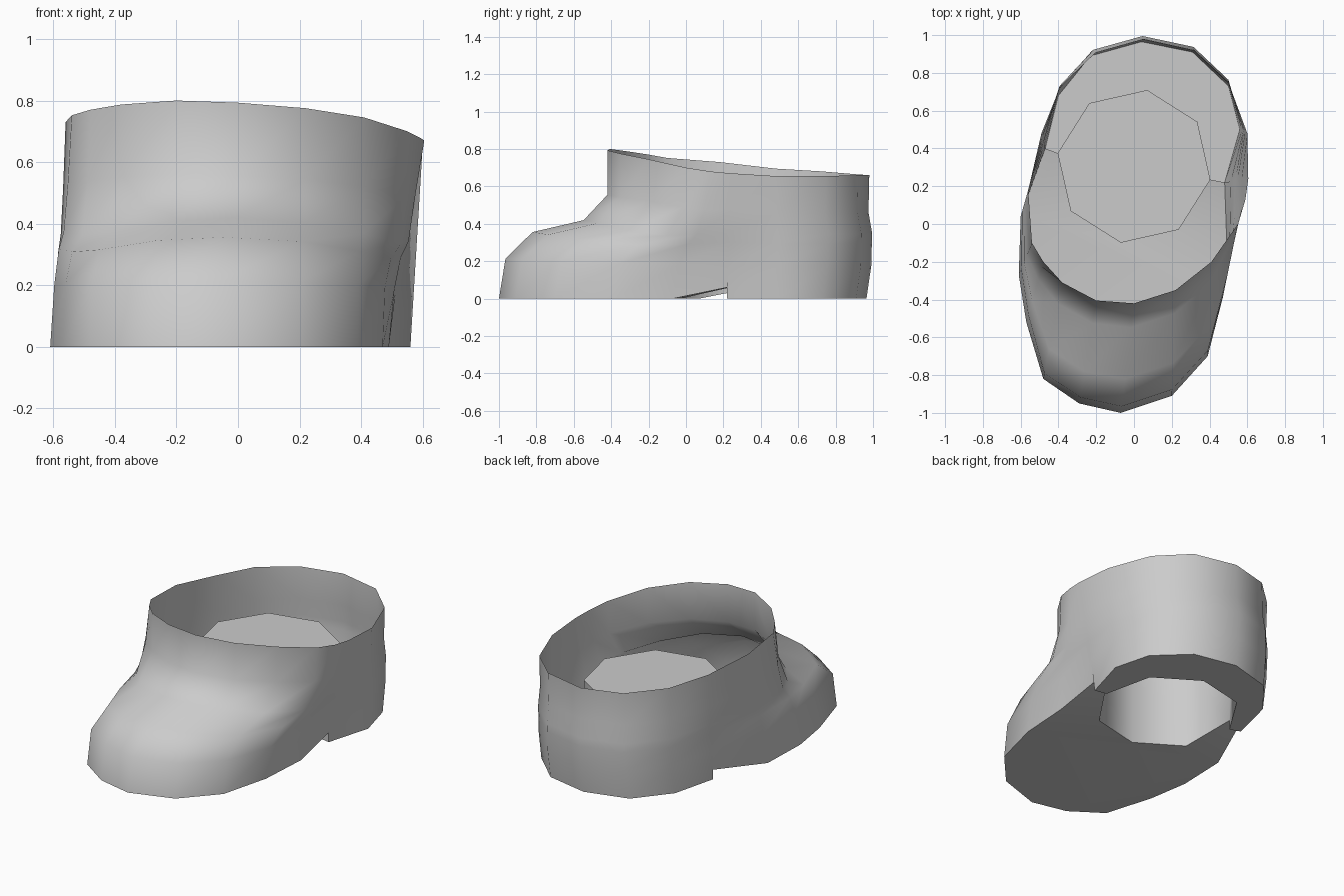
import bpy, bmesh, math

if "Cube" in bpy.data.objects:
    bpy.data.objects.remove(bpy.data.objects["Cube"])

# Outline columns, counter-clockwise from the toe: sole x, y, then rim x, y, z
COLUMNS = [
    (-.07, -1, 0, -.42, .793), (.2, -.91, .22, -.35, .775), (.39, -.7, .41, -.2, .745),
    (.47, -.39, .55, 0, .70), (.49, -.07, .59, .13, .68), (.48, .22, .605, .24, .67),
    (.56, .5, .6, .48, .655), (.5, .73, .5, .75, .655), (.31, .91, .32, .92, .66),
    (.04, .965, .05, .98, .66), (-.23, .89, -.2, .91, .665), (-.4, .68, -.39, .73, .68),
    (-.47, .4, -.49, .48, .695), (-.6, .04, -.56, .18, .73), (-.61, -.27, -.54, -.1, .752),
    (-.57, -.52, -.48, -.2, .77), (-.48, -.82, -.38, -.31, .787), (-.29, -.95, -.2, -.405, .8),
]
# Side profile: how far out toward the sole, and fraction of the rim height
PROFILE = [(1, 0), (.94, .27), (.69, .45), (.22, .53), (0, .70), (0, 1)]
N, R, L = len(COLUMNS), 5, 12      # R and L are the columns at the heel step
STEP, SOCKET_TOP = .06, .465

bm = bmesh.new()

# Upper: rings lofted from the sole outline to the rim; the instep bend
# fades to straight walls where the sole lies right under the rim
rings = []
for k, (f, h) in enumerate(PROFILE):
    ring = []
    for i, (sx, sy, rx, ry, rz) in enumerate(COLUMNS):
        bend = min(1, max(0, ry - sy) / .45)
        g = f * bend + (1 - h) * (1 - bend)
        x, y, z = rx + (sx - rx) * g, ry + (sy - ry) * g, rz * h
        if k in (2, 3):
            z *= 1 - .17 * bend * min(1, abs(sx) / .6) ** 2
        if k in (1, 2, 3) and 7 <= i <= 11:
            y += .022
        if k == 0 and i in (R, L):
            z = STEP
        ring.append(bm.verts.new((x, y, z)))
    rings.append(ring)
base = rings[0]
heel = {i: bm.verts.new((base[i].co.x, base[i].co.y, 0)) for i in (R, L)}
for k in range(len(rings) - 1):
    a, b = rings[k], rings[k + 1]
    for i in range(N):
        j = (i + 1) % N
        face = [a[i], a[j], b[j], b[i]]
        if k == 0 and i == R:
            face.insert(1, heel[R])
        if k == 0 and j == L:
            face.insert(1, heel[L])
        bm.faces.new(face)


# Socket: octagonal recess rising from the sole
def octagon(z_of):
    out = []
    for k in range(8):
        t = math.radians(-9.8 + 45 * k)
        out.append(bm.verts.new((.41 * math.cos(t), .305 + .41 * math.sin(t), z_of(k))))
    return out


low = octagon(lambda k: STEP if k in (0, 4) else 0)
cap = octagon(lambda k: SOCKET_TOP)
low_heel = {k: bm.verts.new((low[k].co.x, low[k].co.y, 0)) for k in (0, 4)}
bm.faces.new(cap)
for k in range(8):
    j = (k + 1) % 8
    face = [low[k], low[j], cap[j], cap[k]]
    if k == 0:
        face.insert(1, low_heel[0])
    if j == 4:
        face.insert(1, low_heel[4])
    bm.faces.new(face)

# Sole: flat front, raised arch, heel step and heel
bm.faces.new([base[i] for i in range(R - 1, -1, -1)] +
             [base[i] for i in range(N - 1, L, -1)] + [low[5], low[6], low[7]])
bm.faces.new([base[R], base[R - 1], low[7], low[0]])
bm.faces.new([base[L + 1], base[L], low[4], low[5]])
bm.faces.new([heel[R], base[R], low[0], low_heel[0]])
bm.faces.new([base[L], heel[L], low_heel[4], low[4]])
bm.faces.new([heel[L]] + [base[i] for i in range(L - 1, R, -1)] +
             [heel[R], low_heel[0], low[1], low[2], low[3], low_heel[4]])
bmesh.ops.recalc_face_normals(bm, faces=bm.faces[:])

mesh = bpy.data.meshes.new("boot")
bm.to_mesh(mesh)
bm.free()
boot = bpy.data.objects.new("boot", mesh)
bpy.context.collection.objects.link(boot)
bpy.context.view_layer.objects.active = boot
boot.select_set(True)
bpy.ops.object.shade_smooth_by_angle(angle=math.radians(48))
